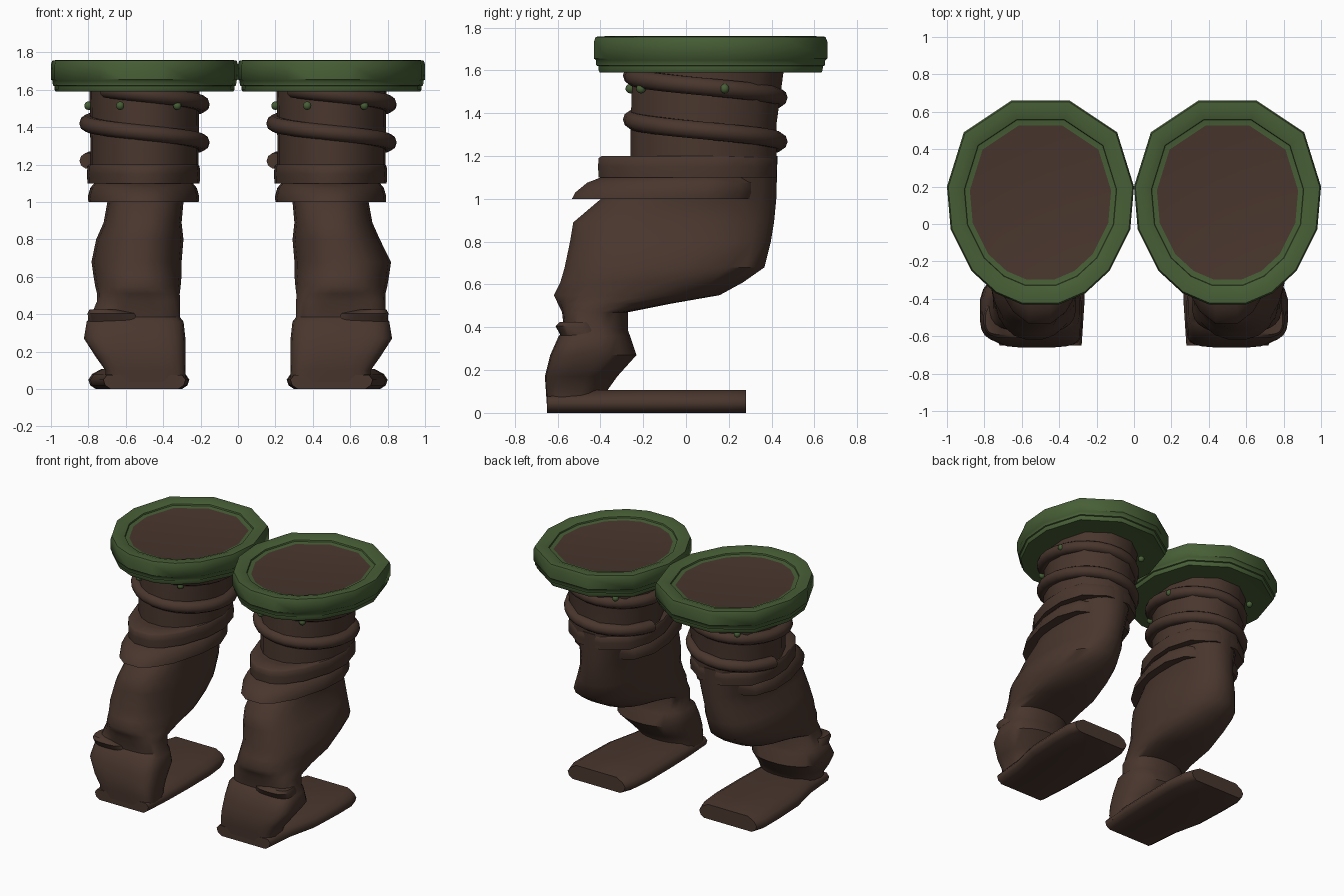
import bpy, bmesh, math
from mathutils import Vector

if "Cube" in bpy.data.objects:
    bpy.data.objects.remove(bpy.data.objects["Cube"])


def material(name, rgb):
    m = bpy.data.materials.new(name)
    m.diffuse_color = (*rgb, 1)
    m.use_nodes = True
    m.node_tree.nodes["Principled BSDF"].inputs["Base Color"].default_value = m.diffuse_color
    return m


BROWN = material("dark brown leather", (0.066, 0.037, 0.0265))
GREEN = material("moss green", (0.062, 0.112, 0.036))

# Half outline of the egg-shaped cuff, from back to front
HALF = [(0.155, 0.66), (0.41, 0.49), (0.5, 0.2), (0.48, -0.03),
        (0.37, -0.25), (0.24, -0.37), (0.1, -0.43)]
EGG = HALF + [(-x, y) for x, y in reversed(HALF)]
MID = 0.115


def egg(sx, back, front, cy, z, cx):
    """Egg outline with separate scales for width, back half and front half."""
    return [Vector((cx + x * sx, cy + (y - MID) * (back if y > MID else front), z)) for x, y in EGG]


def finish(name, bm, mats, smooth=40):
    bmesh.ops.recalc_face_normals(bm, faces=bm.faces)
    me = bpy.data.meshes.new(name)
    bm.to_mesh(me)
    bm.free()
    ob = bpy.data.objects.new(name, me)
    bpy.context.collection.objects.link(ob)
    for m in mats:
        me.materials.append(m)
    bpy.ops.object.select_all(action='DESELECT')
    ob.select_set(True)
    bpy.context.view_layer.objects.active = ob
    bpy.ops.object.shade_smooth_by_angle(angle=math.radians(smooth))
    return ob


def loft(name, rings, mats, smooth=40):
    """Skin a list of rings; the end cap takes the last material."""
    bm = bmesh.new()
    vs = [[bm.verts.new(p) for p in r] for r in rings]
    n = len(vs[0])
    for a, b in zip(vs, vs[1:]):
        for i in range(n):
            j = (i + 1) % n
            bm.faces.new((a[i], a[j], b[j], b[i]))
    bm.faces.new(vs[0][::-1])
    bm.faces.new(vs[-1]).material_index = len(mats) - 1
    return finish(name, bm, mats, smooth)


def oval(z, x0, x1, y0, y1, p, sign, n=24):
    """Section that is squarer in front and rounder behind."""
    pts = []
    for i in range(n):
        a = math.tau * (i + 0.5) / n
        c, s = math.cos(a), math.sin(a)
        q = p if s < 0 else min(p, 2.2)
        c = math.copysign(abs(c) ** (2 / q), c)
        s = math.copysign(abs(s) ** (2 / q), s)
        pts.append(Vector((sign * ((x0 + x1) / 2 + c * (x1 - x0) / 2),
                           (y0 + y1) / 2 + s * (y1 - y0) / 2, z)))
    return pts


def coil(name, cx):
    """Round strap coiling down around the shaft."""
    rings, turns, steps = [], 1.85, 48
    for i in range(steps + 1):
        t = -0.12 + turns * i / steps
        a = math.tau * t
        out = Vector((math.sin(a), -math.cos(a), 0))
        ry = 0.345 if out.y > 0 else 0.335
        c = Vector((cx + 0.305 * out.x, 0.085 + ry * out.y, 1.575 - 0.205 * t))
        rings.append([c + out * (0.045 * math.cos(b)) + Vector((0, 0, 0.043 * math.sin(b)))
                      for b in [math.tau * k / 10 for k in range(10)]])
    loft(name, rings, [BROWN], 60)


# Lower leg and ankle sections: z, x range, y range, squareness
LEG = [(0.03, 0.28, 0.71, -0.65, -0.38, 5), (0.10, 0.28, 0.71, -0.655, -0.37, 5),
       (0.17, 0.28, 0.76, -0.66, -0.32, 4.5), (0.27, 0.28, 0.825, -0.635, -0.23, 4.5),
       (0.36, 0.29, 0.81, -0.595, -0.26, 4), (0.385, 0.31, 0.79, -0.57, -0.27, 3.4),
       (0.47, 0.31, 0.79, -0.58, -0.27, 3), (0.51, 0.31, 0.79, -0.60, -0.07, 2.6),
       (0.55, 0.305, 0.80, -0.62, 0.16, 2.5), (0.61, 0.30, 0.81, -0.59, 0.27, 2.5),
       (0.68, 0.30, 0.82, -0.57, 0.37, 2.5), (0.80, 0.29, 0.76, -0.545, 0.40, 2.5),
       (0.89, 0.30, 0.72, -0.53, 0.415, 2.5), (1.00, 0.29, 0.70, -0.40, 0.425, 2.5),
       (1.20, 0.25, 0.74, -0.22, 0.43, 2.3)]

# Sole stations: y, inner x, outer x
SOLE = [(-0.65, 0.28, 0.72), (-0.42, 0.265, 0.74), (-0.2, 0.26, 0.79), (0.05, 0.26, 0.80),
        (0.2, 0.275, 0.80), (0.28, 0.305, 0.775)]

for side, sign in (("left", -1), ("right", 1)):
    cx = 0.5 * sign

    # Lower leg, mirrored; the left calf bulges a little less
    legs = []
    for z, x0, x1, y0, y1, p in LEG:
        if sign < 0 and 0.45 < z < 0.7:
            x1 -= 0.035
        legs.append(oval(z, x0, x1, y0, y1, p, sign))
    loft(side + "_lower_leg", legs, [BROWN], 50)

    # Flat sole
    rings = []
    for y, a, b in SOLE:
        top = 0.075 if y < -0.6 else 0.108
        prof = [(a + 0.04, 0), (b - 0.04, 0), (b - 0.01, 0.02), (b, 0.05), (b - 0.02, 0.08),
                (b - 0.07, top), (a + 0.07, top), (a + 0.02, 0.08), (a, 0.05), (a + 0.01, 0.02)]
        rings.append([Vector((sign * x, y, min(z, top))) for x, z in prof])
    loft(side + "_sole", rings, [BROWN], 60)

    # Folded flap at the outer front of the ankle
    fold = [(0.35, 0.5, 0.80, -0.58, -0.36), (0.405, 0.54, 0.805, -0.61, -0.40),
            (0.425, 0.64, 0.795, -0.59, -0.42)]
    loft(side + "_ankle_fold", [oval(*f, 3, sign) for f in fold], [BROWN])

    # Shaft
    loft(side + "_shaft", [egg(0.575, 0.62, 0.63, 0.085, 1.1, cx), egg(0.58, 0.62, 0.63, 0.085, 1.35, cx),
                           egg(0.59, 0.65, 0.65, 0.105, 1.62, cx)], [BROWN], 50)

    # Coiled strap, straight band and drooping skirt band
    coil(side + "_coiled_strap", cx)
    loft(side + "_straight_band",
         [egg(sx, b, f, 0.085, z, cx - 0.005) for sx, b, f, z in
          ((0.5, 0.5, 0.7, 1.1), (0.6, 0.615, 0.905, 1.1), (0.605, 0.625, 0.91, 1.15),
           (0.6, 0.62, 0.905, 1.19), (0.585, 0.6, 0.88, 1.2), (0.5, 0.5, 0.7, 1.2))], [BROWN], 50)
    loft(side + "_skirt_band",
         [egg(sx, b, f, 0.05, z, cx - 0.005) for sx, b, f, z in
          ((0.5, 0.4, 0.9, 1.01), (0.59, 0.52, 1.07, 1.0), (0.595, 0.54, 1.04, 1.03),
           (0.57, 0.56, 0.94, 1.075), (0.52, 0.5, 0.8, 1.105))], [BROWN], 50)

    # Stepped green cuff with sunken brown top
    cuff = [(0.58, 1.60), (0.95, 1.59), (0.96, 1.60), (0.963, 1.62), (0.98, 1.623), (0.983, 1.648),
            (1.0, 1.655), (1.0, 1.735), (0.985, 1.757), (0.90, 1.76), (0.815, 1.745),
            (0.81, 1.735), (0.755, 1.73)]
    loft(side + "_cuff", [egg(s, s, s, MID, z, cx) for s, z in cuff], [GREEN, BROWN], 52)

    # Small beads under the cuff
    bm = bmesh.new()
    for x, y in ((-0.13, -0.26), (0.175, -0.21), (0.325, 0.18), (-0.3, 0.12), (-0.215, 0.42)):
        r = bmesh.ops.create_uvsphere(bm, u_segments=10, v_segments=6, radius=0.023)
        bmesh.ops.translate(bm, verts=r["verts"], vec=(cx + x, y, 1.515))
    finish(side + "_beads", bm, [GREEN], 60)
